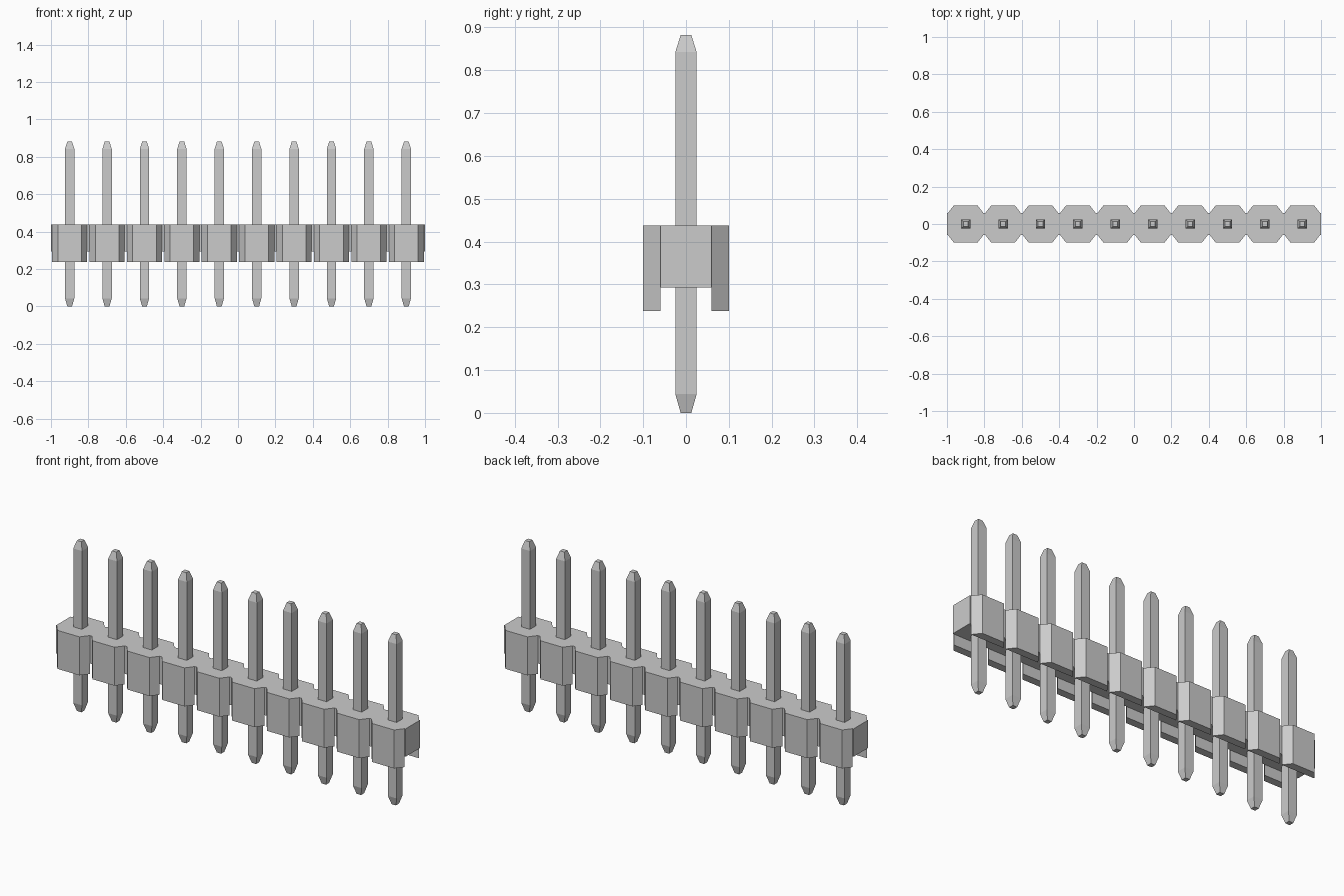
import bpy, bmesh, math
from mathutils import Vector

if "Cube" in bpy.data.objects:
    bpy.data.objects.remove(bpy.data.objects["Cube"], do_unlink=True)

COUNT, PITCH = 10, 0.2
BOTTOM, CHANNEL, TOP = 0.238, 0.293, 0.437   # housing levels
NECK, DEPTH = 0.06, 0.1                      # half depths of the housing

grey = bpy.data.materials.new("light_grey")
grey.use_nodes = True
color = (0.6, 0.6, 0.6, 1)
grey.diffuse_color = color
grey.node_tree.nodes["Principled BSDF"].inputs["Base Color"].default_value = color

centres = [(i - (COUNT - 1) / 2) * PITCH for i in range(COUNT)]


def finish(bm, name):
    bmesh.ops.recalc_face_normals(bm, faces=bm.faces)
    mesh = bpy.data.meshes.new(name)
    bm.to_mesh(mesh)
    bm.free()
    mesh.materials.append(grey)
    obj = bpy.data.objects.new(name, mesh)
    bpy.context.collection.objects.link(obj)
    return obj


def extrude(bm, faces, dz):
    moved = bmesh.ops.extrude_face_region(bm, geom=faces)["geom"]
    verts = [v for v in moved if isinstance(v, bmesh.types.BMVert)]
    bmesh.ops.translate(bm, verts=verts, vec=(0, 0, dz))


# Housing: a row of chamfered cells joined by narrow necks
bm = bmesh.new()
FLAT, SIDE, HALF = 0.063, 0.094, PITCH / 2
for cx in centres:
    def face(points):
        bm.faces.new([bm.verts.new((cx + x, y, CHANNEL)) for x, y in points])
    xs = (-HALF, -SIDE, SIDE, HALF)
    face([(x, -NECK) for x in xs] + [(-x, NECK) for x in xs])
    for s in (-1, 1):
        face([(s * SIDE, s * NECK), (s * FLAT, s * DEPTH),
              (-s * FLAT, s * DEPTH), (-s * SIDE, s * NECK)])
bmesh.ops.remove_doubles(bm, verts=bm.verts, dist=0.0005)
extrude(bm, bm.faces[:], TOP - CHANNEL)

# Housing feet: the outer strips drop below the central channel
feet = [f for f in bm.faces
        if abs(f.calc_center_median().z - CHANNEL) < 0.001
        and abs(f.calc_center_median().y) > NECK]
extrude(bm, feet, BOTTOM - CHANNEL)
bmesh.ops.recalc_face_normals(bm, faces=bm.faces)
bmesh.ops.dissolve_limit(bm, angle_limit=math.radians(1),
                         verts=bm.verts, edges=bm.edges)
finish(bm, "housing")

# Pins: square bars with tapered tips at both ends
PIN_PROFILE = [(0.0125, 0), (0.025, 0.044), (0.025, 0.842), (0.0125, 0.882)]
for number, cx in enumerate(centres, 1):
    bm = bmesh.new()
    rings = [[bm.verts.new((cx + sx * r, sy * r, z))
              for sx, sy in ((-1, -1), (1, -1), (1, 1), (-1, 1))]
             for r, z in PIN_PROFILE]
    for low, high in zip(rings, rings[1:]):
        for k in range(4):
            n = (k + 1) % 4
            bm.faces.new((low[k], low[n], high[n], high[k]))
    bm.faces.new(rings[0])
    bm.faces.new(rings[-1])
    finish(bm, f"pin_{number}")
